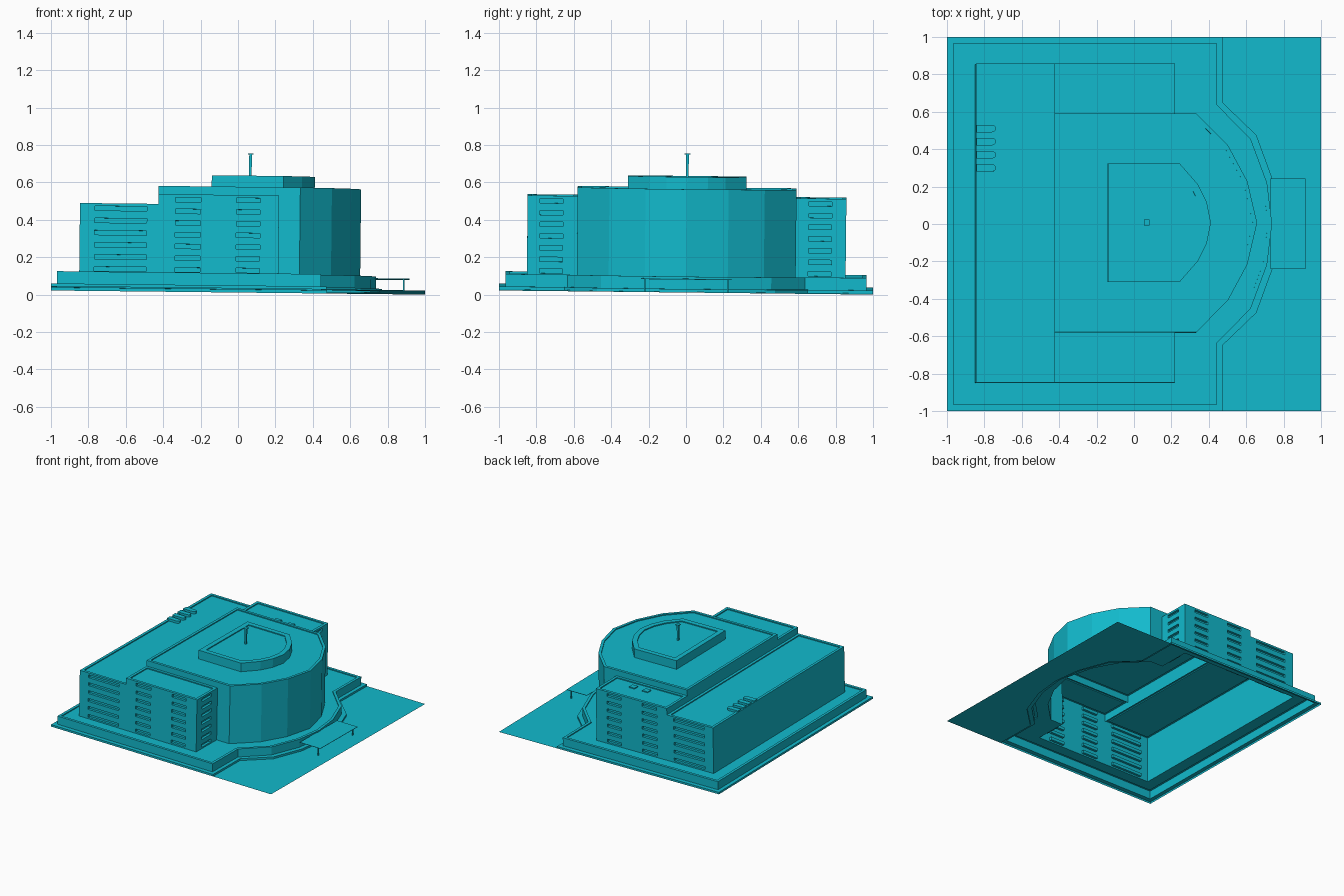
import bpy, bmesh, math
from mathutils import Vector

if "Cube" in bpy.data.objects:
    bpy.data.objects.remove(bpy.data.objects["Cube"])

TILT = 0.011  # the whole site leans slightly towards +x and +y
DROP = 0.008  # depth of the sunken roof decks
paint = bpy.data.materials.new("teal_paint")
paint.diffuse_color = (0.006, 0.49, 0.61, 1)
paint.use_nodes = True
paint.node_tree.nodes["Principled BSDF"].inputs["Base Color"].default_value = paint.diffuse_color


def finish(bm, name):
    bmesh.ops.remove_doubles(bm, verts=bm.verts, dist=1e-5)
    bmesh.ops.recalc_face_normals(bm, faces=bm.faces)
    for v in bm.verts:
        x, y, z = v.co
        v.co = (x + TILT * z, y + TILT * z, z - TILT * (x + y))
    me = bpy.data.meshes.new(name)
    bm.to_mesh(me)
    bm.free()
    me.materials.append(paint)
    ob = bpy.data.objects.new(name, me)
    bpy.context.collection.objects.link(ob)
    return ob


def quad(bm, pts):
    return bm.faces.new([bm.verts.new(p) for p in pts])


def walls(bm, pts, z0, z1, closed=True):
    n = len(pts)
    for i in range(n if closed else n - 1):
        (ax, ay), (bx, by) = pts[i], pts[(i + 1) % n]
        quad(bm, [(ax, ay, z0), (bx, by, z0), (bx, by, z1), (ax, ay, z1)])


def slab(bm, pts, z):
    return quad(bm, [(x, y, z) for x, y in pts])


def ring(bm, outer, inner, z):
    edges = []
    for loop in (outer, inner):
        vs = [bm.verts.new((x, y, z)) for x, y in loop]
        edges += [bm.edges.new((vs[i], vs[(i + 1) % len(vs)])) for i in range(len(vs))]
    bmesh.ops.triangle_fill(bm, use_beauty=True, edges=edges, normal=(0, 0, 1))


def shrink(pts, w):
    """Offset a counterclockwise outline inwards by w."""
    out, n = [], len(pts)
    for i in range(n):
        a, p, b = (Vector(pts[(i + k) % n]) for k in (-1, 0, 1))
        d1, d2 = (p - a).normalized(), (b - p).normalized()
        n1, n2 = Vector((-d1.y, d1.x)), Vector((-d2.y, d2.x))
        out.append(tuple(p + (n1 + n2) * (w / (1 + n1.dot(n2)))))
    return out


def roof(bm, pts, z, w=0.022):
    """Roof with a flat rim around a slightly sunken deck."""
    inner = shrink(pts, w)
    ring(bm, pts, inner, z)
    walls(bm, inner, z - DROP, z)
    slab(bm, inner, z - DROP)


def rect(x0, x1, y0, y1):
    return [(x0, y0), (x1, y0), (x1, y1), (x0, y1)]


def mirrored(half):
    # half outline runs from -y to the apex on y = 0
    return half + [(x, -y) for x, y in reversed(half) if abs(y) > 1e-6]


def box(name, x0, x1, y0, y1, z0, z1):
    bm = bmesh.new()
    p = rect(x0, x1, y0, y1)
    walls(bm, p, z0, z1)
    slab(bm, p, z0)
    slab(bm, p, z1)
    return finish(bm, name)


def window_wall(name, a, b, z0, z1, cols, rows, top, depth=0.02, h=0.024):
    """Wall from a to b with recessed strip windows in a grid of cols x rows."""
    bm = bmesh.new()
    a, b = Vector((*a, 0)), Vector((*b, 0))
    d = (b - a).normalized()
    inward = Vector((-d.y, d.x, 0)) * depth
    us = [0] + [u for c in cols for u in c] + [(b - a).length]
    zs = [z0]
    for i in range(rows):
        c = 0.12 + (top - 0.12) * i / (rows - 1)
        zs += [c - h / 2, c + h / 2]
    zs.append(z1)
    for i in range(len(us) - 1):
        for j in range(len(zs) - 1):
            p = [a + d * u + Vector((0, 0, z)) for u, z in
                 ((us[i], zs[j]), (us[i + 1], zs[j]), (us[i + 1], zs[j + 1]), (us[i], zs[j + 1]))]
            if i % 2 and j % 2:
                q = [v + inward for v in p]
                quad(bm, q)
                for k in range(4):
                    m = (k + 1) % 4
                    quad(bm, [p[k], p[m], q[m], q[k]])
            else:
                quad(bm, p)
    return finish(bm, name)


# Key outlines
XL, XM, XR, YW, YD = -0.85, -0.431, 0.214, 0.852, 0.585
GROUND, LEDGE, POD_TOP = 0.022, 0.038, 0.104
POD_FLOOR = POD_TOP - DROP
plinth_arc = mirrored([(0.472, -1), (0.472, -0.65), (0.654, -0.475), (0.742, -0.235), (0.77, 0)])
podium_arc = mirrored([(0.443, -0.965), (0.443, -0.635), (0.622, -0.455), (0.71, -0.22), (0.737, 0)])
plinth = [(-1, -1)] + plinth_arc + [(-1, 1)]
podium = [(-0.968, -0.965)] + podium_arc + [(-0.968, 0.965)]
bow = mirrored([(0.327, -YD), (0.496, -0.415), (0.6, -0.222), (0.652, 0)])
drum = [(XM, -YD)] + bow + [(XM, YD)]
drum_front = [(XR, -YD)] + bow + [(XR, YD)]
footprint = [(XL, -YW), (XR, -YW)] + drum_front + [(XR, YW), (XL, YW)]
penthouse = [(-0.147, -0.317)] + mirrored(
    [(0.237, -0.317), (0.335, -0.205), (0.382, -0.11), (0.404, 0)]) + [(-0.147, 0.317)]

# Forecourt ground wrapped around the bowed plinth
bm = bmesh.new()
slab(bm, [(1, 1), (1, -1)] + plinth_arc, GROUND)
finish(bm, "forecourt")

# Plinth and podium, open underneath
bm = bmesh.new()
walls(bm, plinth, GROUND, LEDGE)
ring(bm, plinth, podium, LEDGE)
finish(bm, "plinth")
bm = bmesh.new()
rim = shrink(podium, 0.022)
walls(bm, podium, LEDGE, POD_TOP)
ring(bm, podium, rim, POD_TOP)
walls(bm, rim, POD_FLOOR, POD_TOP)
ring(bm, rim, footprint, POD_FLOOR)
finish(bm, "podium")

# Low west block
WEST_TOP, WING_TOP, DRUM_TOP, PENT_TOP = 0.471, 0.523, 0.57, 0.633
bm = bmesh.new()
walls(bm, [(XL, YW), (XL, -YW)], POD_FLOOR, WEST_TOP, False)
roof(bm, rect(XL, XM, -YW, YW), WEST_TOP)
finish(bm, "west_block")

# Two taller side wings, one on each side of the bowed block
for tag, s in (("front", -1), ("back", 1)):
    ys = sorted((s * YD, s * YW))
    bm = bmesh.new()
    roof(bm, rect(XM, XR, *ys), WING_TOP)
    walls(bm, [(XM, ys[0]), (XM, ys[1])], WEST_TOP - DROP, WING_TOP, False)
    finish(bm, tag + "_wing_roof")

    # Long walls: west block part, then wing part
    west, wing = [(0.08, 0.358)], [(0.092, 0.227), (0.418, 0.545)]
    runs = (("west_wall", XL, XM, WEST_TOP, west, 6, 0.444),
            ("wing_wall", XM, XR, WING_TOP, wing, 7, 0.495))
    for nm, x0, x1, top, cols, rows, row_top in runs:
        a, b = (x0, s * YW), (x1, s * YW)
        if s > 0:
            a, b = b, a
            cols = [(x1 - x0 - v, x1 - x0 - u) for u, v in reversed(cols)]
        window_wall(tag + "_" + nm, a, b, POD_FLOOR, top, cols, rows, row_top)
    window_wall(tag + "_wing_end", (XR, ys[0]), (XR, ys[1]), POD_FLOOR, WING_TOP,
                [(0.067, 0.19)], 7, 0.495)

# Bowed central block
bm = bmesh.new()
walls(bm, drum_front, POD_FLOOR, DRUM_TOP, False)
for s in (-1, 1):
    walls(bm, [(XM, s * YD), (XR, s * YD)], WING_TOP - DROP, DRUM_TOP, False)
walls(bm, [(XM, -YD), (XM, YD)], WEST_TOP - DROP, DRUM_TOP, False)
roof(bm, drum, DRUM_TOP)
finish(bm, "bowed_block")

# Rooftop penthouse
bm = bmesh.new()
walls(bm, penthouse, DRUM_TOP - DROP, PENT_TOP)
roof(bm, penthouse, PENT_TOP, 0.04)
finish(bm, "penthouse")

# Mast with a small cap
box("mast", 0.052, 0.066, -0.007, 0.007, 0.62, 0.752)
box("mast_cap", 0.044, 0.074, -0.015, 0.015, 0.75, 0.756)

# Row of round-ended vents on the west roof
for i in range(4):
    yc = 0.295 + 0.07 * i
    bm = bmesh.new()
    pts = [(XL + 0.002, yc + 0.02), (XL + 0.002, yc - 0.02)] + [
        (-0.765 + 0.022 * math.cos(t), yc + 0.02 * math.sin(t))
        for t in (math.pi * (k / 6 - 0.5) for k in range(7))]
    walls(bm, pts, WEST_TOP - DROP, 0.482)
    slab(bm, pts, 0.482)
    finish(bm, "roof_vent_%d" % (i + 1))

# Low hatches on the back wing roof
for i, x in enumerate((-0.12, 0.0)):
    box("roof_hatch_%d" % (i + 1), x - 0.025, x + 0.025, 0.645, 0.69, WING_TOP - DROP, WING_TOP)

# Entrance canopy on slim posts
box("canopy", 0.73, 0.916, -0.242, 0.242, 0.09, 0.093)
for i, y in enumerate((-0.222, 0.222)):
    box("canopy_post_%d" % (i + 1), 0.881, 0.889, y - 0.004, y + 0.004, GROUND, 0.09)
